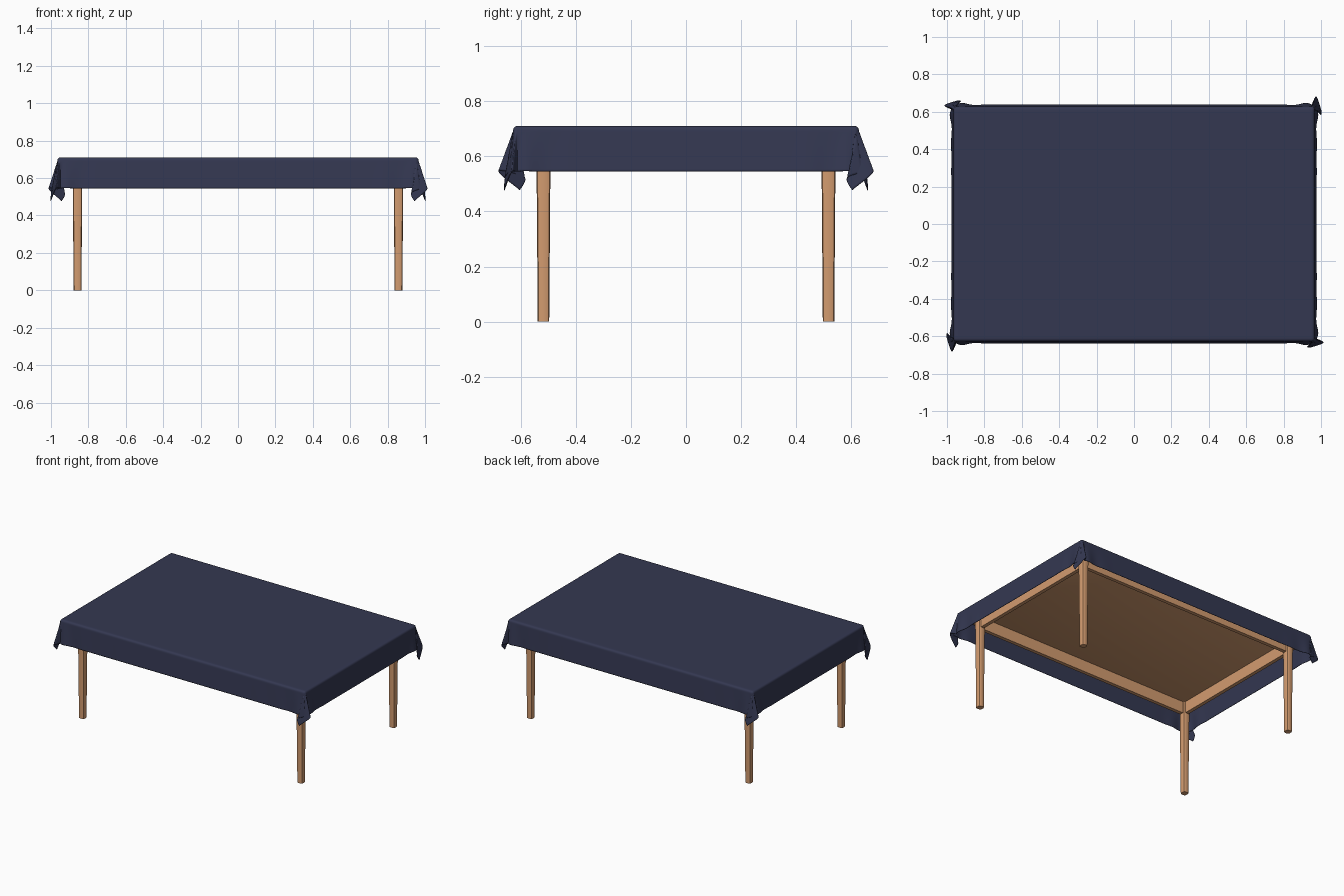
import bpy, bmesh, math
from mathutils import Vector

if "Cube" in bpy.data.objects:
    bpy.data.objects.remove(bpy.data.objects["Cube"])


def material(name, rgb):
    m = bpy.data.materials.new(name)
    m.diffuse_color = (*rgb, 1)
    m.use_nodes = True
    m.node_tree.nodes["Principled BSDF"].inputs["Base Color"].default_value = m.diffuse_color
    return m


WOOD = material("wood", (0.65, 0.33, 0.16))
CLOTH = material("dark_blue_fabric", (0.034, 0.039, 0.083))


def add_object(name, bm, mat, angle=35):
    me = bpy.data.meshes.new(name)
    bm.to_mesh(me)
    bm.free()
    me.materials.append(mat)
    ob = bpy.data.objects.new(name, me)
    bpy.context.collection.objects.link(ob)
    bpy.ops.object.select_all(action='DESELECT')
    ob.select_set(True)
    bpy.context.view_layer.objects.active = ob
    bpy.ops.object.shade_smooth_by_angle(angle=math.radians(angle))
    return ob


def box(name, center, size, bevel=0.0, taper=1.0, segments=2, vertical_only=False):
    bm = bmesh.new()
    bmesh.ops.create_cube(bm, size=1)
    for v in bm.verts:
        k = taper if v.co.z < 0 else 1
        v.co = Vector((v.co.x * size[0] * k, v.co.y * size[1] * k, v.co.z * size[2])) + Vector(center)
    if bevel:
        edges = [e for e in bm.edges
                 if not vertical_only or abs(e.verts[0].co.z - e.verts[1].co.z) > size[2] / 2]
        bmesh.ops.bevel(bm, geom=edges, offset=bevel, segments=segments, profile=0.5, affect='EDGES')
    return add_object(name, bm, WOOD)


# Table top board
box("table_top", (0, 0, 0.684), (1.91, 1.234, 0.036), 0.008)

# Legs and apron rails
LX, LY = 0.858, 0.517
for sx, nx in ((-1, "left"), (1, "right")):
    for sy, ny in ((-1, "front"), (1, "back")):
        box(f"{ny}_{nx}_leg", (sx * LX, sy * LY, 0.334), (0.052, 0.052, 0.668),
            0.012, 0.8, 2, True)
    box(f"{nx}_rail", (sx * LX, 0, 0.626), (0.026, 2 * LY - 0.04, 0.084))
for sy, ny in ((-1, "front"), (1, "back")):
    box(f"{ny}_rail", (0, sy * LY, 0.626), (2 * LX - 0.04, 0.026, 0.084))

# Tablecloth: flat sheet mapped over the table, with folded cones at the corners
A, B, R, HANG, TOP, TILT = 0.95, 0.612, 0.015, 0.15, 0.71, 0.08
L = R * math.pi / 2 + HANG
PATH = [Vector(p) for p in ((TILT, 0), (0.1, 0.15), (0.2, -0.2), (0.12, 0.34), (0, TILT))]
CUM = [0.0]
for p, q in zip(PATH, PATH[1:]):
    CUM.append(CUM[-1] + (q - p).length)


def fold(f):
    # Horizontal lean of the cloth at fraction f of the way around a corner
    d = f * CUM[-1]
    i = 0
    while i < len(PATH) - 2 and d > CUM[i + 1]:
        i += 1
    t = (d - CUM[i]) / (CUM[i + 1] - CUM[i])
    p1, p2 = PATH[i], PATH[i + 1]
    p0 = PATH[i - 1] if i else p1
    p3 = PATH[i + 2] if i + 2 < len(PATH) else p2
    return 0.5 * (2 * p1 + (p2 - p0) * t + (2 * p0 - 5 * p1 + 4 * p2 - p3) * t * t
                  + (3 * p1 - p0 - 3 * p2 + p3) * t ** 3)


def ripple(dist):
    return TILT + 0.09 * math.sin(dist * 42) * math.exp(-dist / 0.07)


def drape(s, t):
    sx, sy = (1 if s >= 0 else -1), (1 if t >= 0 else -1)
    u, v = max(abs(s) - A, 0), max(abs(t) - B, 0)
    x, y, z = min(abs(s), A), min(abs(t), B), TOP
    r = math.hypot(u, v)
    if r > 0:
        th = math.atan2(v, u)
        if u > 0 and v > 0:
            if sx * sy > 0:
                lean = fold(th / (math.pi / 2))
            else:
                g = fold(1 - th / (math.pi / 2)) * 0.9
                lean = Vector((g.y, g.x))
        elif u > 0:
            lean = Vector((ripple(B - abs(t)), 0))
        else:
            lean = Vector((0, ripple(A - abs(s))))
        a = min(r / R, math.pi / 2)
        h = max(r - R * math.pi / 2, 0)
        x += R * math.sin(a) * math.cos(th) + lean.x * h
        y += R * math.sin(a) * math.sin(th) + lean.y * h
        z -= R * (1 - math.cos(a)) + h * math.sqrt(max(1 - lean.length_squared, 0))
    return (sx * x, sy * y, z)


def samples(half, inner):
    over = [R * math.pi / 2 * i / 4 for i in range(1, 5)]
    over += [R * math.pi / 2 + HANG * i / 20 for i in range(1, 21)]
    mid = [-half + 2 * half * i / inner for i in range(inner + 1)]
    return [-half - o for o in reversed(over)] + mid + [half + o for o in over]


bm = bmesh.new()
S, T = samples(A, 130), samples(B, 84)
rows = [[bm.verts.new(drape(s, t)) for s in S] for t in T]
for j in range(len(T) - 1):
    for i in range(len(S) - 1):
        bm.faces.new((rows[j][i], rows[j][i + 1], rows[j + 1][i + 1], rows[j + 1][i]))
cloth = add_object("tablecloth", bm, CLOTH, 60)
solid = cloth.modifiers.new("thickness", 'SOLIDIFY')
solid.thickness = 0.003
solid.offset = -1
